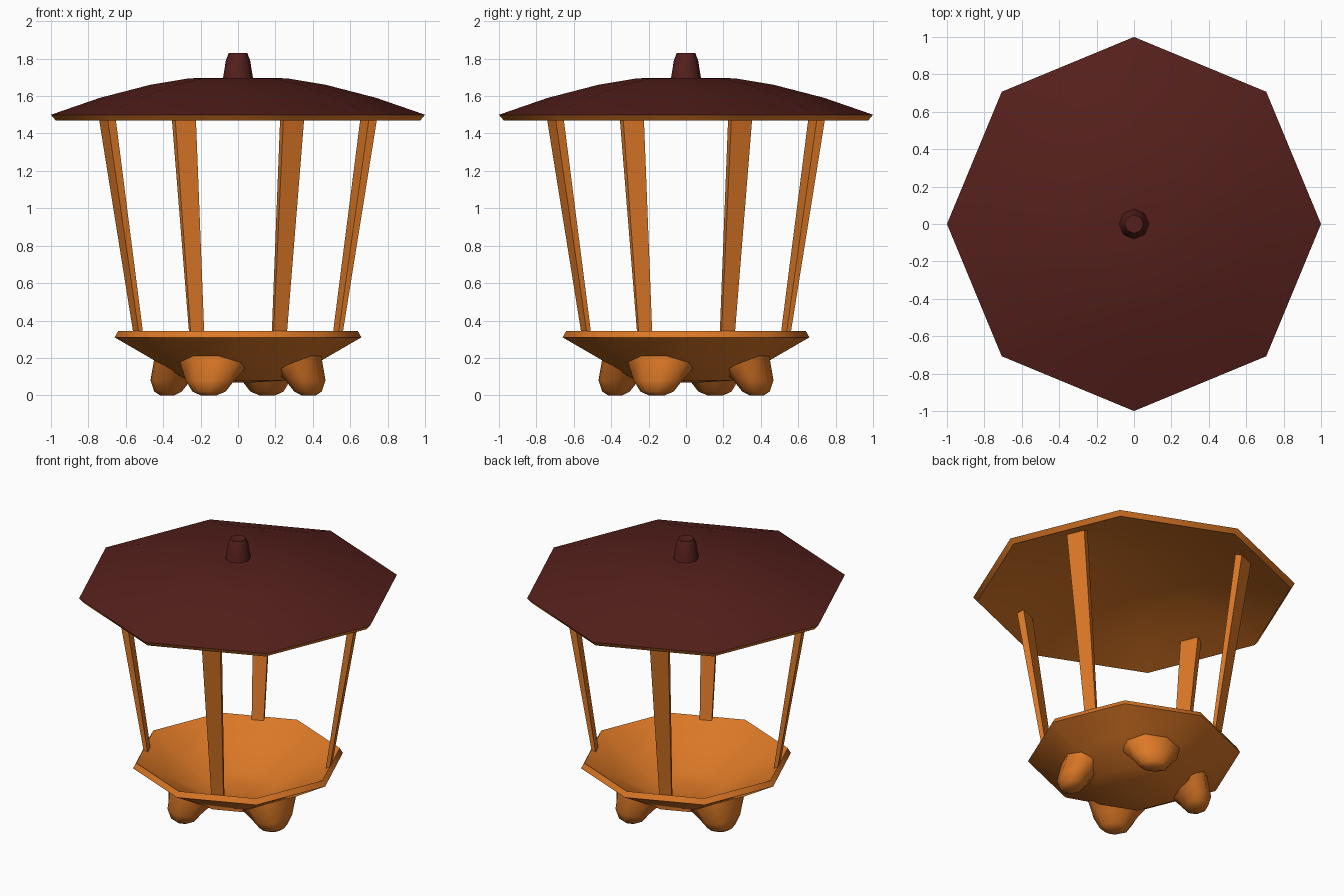
import bpy, bmesh
from math import sin, cos, pi, radians

if "Cube" in bpy.data.objects:
    bpy.data.objects.remove(bpy.data.objects["Cube"])


def material(name, rgb):
    m = bpy.data.materials.new(name)
    m.diffuse_color = (*rgb, 1)
    m.use_nodes = True
    m.node_tree.nodes["Principled BSDF"].inputs["Base Color"].default_value = m.diffuse_color
    return m


ORANGE = material("orange_wood", (0.72, 0.19, 0.02))
RED = material("dark_red", (0.09, 0.014, 0.011))


def loft(name, rings, mat, cap_start=True, cap_end=True, angle=60):
    """Skin a list of equally long point rings into one object."""
    bm = bmesh.new()
    loops = [[bm.verts.new(p) for p in ring] for ring in rings]
    n = len(loops[0])
    for a, b in zip(loops, loops[1:]):
        for i in range(n):
            j = (i + 1) % n
            bm.faces.new((a[i], a[j], b[j], b[i]))
    if cap_start:
        bm.faces.new(loops[0][::-1])
    if cap_end:
        bm.faces.new(loops[-1])
    mesh = bpy.data.meshes.new(name)
    bm.to_mesh(mesh)
    bm.free()
    mesh.materials.append(mat)
    obj = bpy.data.objects.new(name, mesh)
    bpy.context.collection.objects.link(obj)
    bpy.ops.object.select_all(action='DESELECT')
    obj.select_set(True)
    bpy.context.view_layer.objects.active = obj
    bpy.ops.object.shade_smooth_by_angle(angle=radians(angle))
    return obj


def octagon(r, z):
    return [(r * cos(k * pi / 4), r * sin(k * pi / 4), z) for k in range(8)]


def turned(name, profile, mat, **kw):
    return loft(name, [octagon(r, z) for r, z in profile], mat, **kw)


def place(deg, radial, tangent, z):
    """Point at a radial / tangential offset on the given heading."""
    c, s = cos(radians(deg)), sin(radians(deg))
    return (radial * c - tangent * s, radial * s + tangent * c, z)


# Roof: red octagonal cap with its knob
turned("roof", [(1.0, 1.5), (0.74, 1.59), (0.47, 1.66), (0.26, 1.695),
                (0.08, 1.697), (0.065, 1.79), (0.05, 1.83)], RED, cap_start=False)

# Ceiling: orange underside and rim of the roof
turned("ceiling", [(0.02, 1.657), (0.25, 1.655), (0.46, 1.62), (0.73, 1.553),
                   (0.975, 1.47), (1.0, 1.5)], ORANGE, cap_end=False)

# Bowl: thin octagonal tray, outside then inside
turned("bowl", [(0.06, 0.068), (0.27, 0.08), (0.47, 0.2), (0.66, 0.31),
                (0.64, 0.345), (0.45, 0.24), (0.25, 0.125), (0.06, 0.112)], ORANGE)

# Posts: flat tapered boards leaning outwards
for n in range(4):
    heading = -67.5 + 90 * n
    rings = []
    for z, r, w, t in [(0.315, 0.575, 0.077, 0.024), (1.535, 0.765, 0.122, 0.048)]:
        rings.append([place(heading, r + a * t / 2, b * w / 2, z)
                      for a, b in [(-1, -1), (1, -1), (1, 1), (-1, 1)]])
    loft(f"post_{n + 1}", rings, ORANGE)

# Feet: rounded stubs under the bowl, between the posts
# section: outer z, inner z, inner radius, outer radius, half width
SECTIONS = [(0.0, 0.0, 0.375, 0.445, 0.04), (0.02, 0.02, 0.34, 0.47, 0.085),
            (0.08, 0.08, 0.295, 0.485, 0.125), (0.22, 0.11, 0.27, 0.45, 0.175)]
for n in range(4):
    heading = -22.5 + 90 * n
    rings = []
    for zo, zi, ri, ro, w in SECTIONS:
        ring = []
        for k in range(8):
            a = (k + 0.5) * pi / 4
            u, v = cos(a) / cos(pi / 8), sin(a) / cos(pi / 8)
            ring.append(place(heading, (ri + ro) / 2 + u * (ro - ri) / 2, v * w,
                              (zo + zi) / 2 + u * (zo - zi) / 2))
        rings.append(ring)
    loft(f"foot_{n + 1}", rings, ORANGE)
